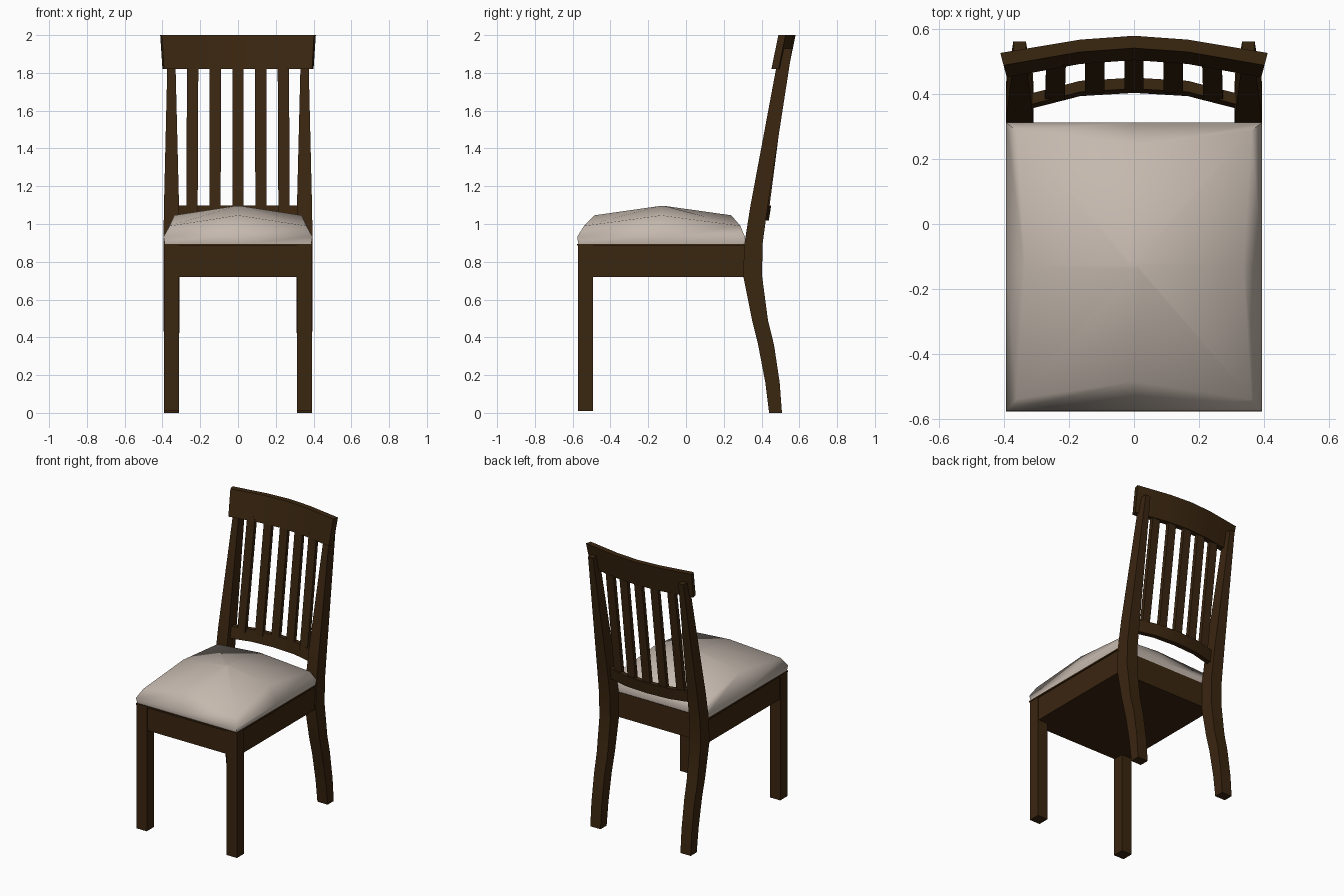
import bpy, bmesh, math

if "Cube" in bpy.data.objects:
    bpy.data.objects.remove(bpy.data.objects["Cube"])


def material(name, rgb):
    m = bpy.data.materials.new(name)
    m.diffuse_color = (*rgb, 1.0)
    m.use_nodes = True
    m.node_tree.nodes["Principled BSDF"].inputs["Base Color"].default_value = m.diffuse_color
    return m


WOOD = material("dark_wood", (0.042, 0.019, 0.005))
FABRIC = material("beige_fabric", (0.56, 0.485, 0.425))


def loft(name, rings, mat, mirror=False, smooth=None):
    """Skin a list of equal-length vertex rings and cap both ends."""
    bm = bmesh.new()
    vs = [[bm.verts.new(p) for p in r] for r in rings]
    n = len(rings[0])
    for a, b in zip(vs, vs[1:]):
        for i in range(n):
            j = (i + 1) % n
            bm.faces.new((a[i], a[j], b[j], b[i]))
    bm.faces.new(vs[0])
    bm.faces.new(vs[-1])
    bmesh.ops.recalc_face_normals(bm, faces=bm.faces)
    me = bpy.data.meshes.new(name)
    bm.to_mesh(me)
    bm.free()
    me.materials.append(mat)
    ob = bpy.data.objects.new(name, me)
    bpy.context.collection.objects.link(ob)
    if smooth:
        bpy.ops.object.select_all(action='DESELECT')
        ob.select_set(True)
        bpy.context.view_layer.objects.active = ob
        bpy.ops.object.shade_smooth_by_angle(angle=math.radians(smooth))
    if mirror:
        ob.modifiers.new("mirror", 'MIRROR')
    return ob


def rect(x0, x1, y0, y1, z):
    return [(x0, y0, z), (x1, y0, z), (x1, y1, z), (x0, y1, z)]


def box(name, x0, x1, y0, y1, z0, z1, mirror=False):
    return loft(name, [rect(x0, x1, y0, y1, z0), rect(x0, x1, y0, y1, z1)], WOOD, mirror)


# Front legs, seat frame and thin seat board
box("front_legs", 0.312, 0.392, -0.572, -0.492, 0.01, 0.885, mirror=True)
box("seat_frame", -0.386, 0.386, -0.566, 0.312, 0.72, 0.885)
box("seat_board", -0.394, 0.394, -0.578, 0.312, 0.885, 0.895)

# Back legs running up into tapered posts: z, front y, back y, inner x, outer x
POST = [(0, 0.44, 0.508, 0.312, 0.392), (0.16, 0.42, 0.496, 0.312, 0.392),
        (0.36, 0.382, 0.466, 0.312, 0.392), (0.49, 0.35, 0.434, 0.31, 0.394),
        (0.73, 0.302, 0.402, 0.31, 0.395), (0.90, 0.31, 0.406, 0.31, 0.395),
        (1.09, 0.34, 0.432, 0.312, 0.392), (1.93, 0.497, 0.562, 0.333, 0.372)]
loft("back_legs", [rect(xi, xo, y0, y1, z) for z, y0, y1, xi, xo in POST],
     WOOD, mirror=True, smooth=25)


# Curved rails: stations of (x, front y at bottom), swept with a leaning section
def rail(name, stations, z0, z1, thick, lean, flare=0.0):
    rings = []
    last = max(s[0] for s in stations)
    for x, y in stations:
        e = math.copysign(flare, x) if abs(x) == last else 0
        rings.append([(x, y, z0), (x + e * 0.4, y + thick, z0),
                      (x + e, y + lean + thick, z1), (x + e * 0.5, y + lean, z1)])
    return loft(name, rings, WOOD, smooth=25)


def both_sides(half):
    return [(-x, y) for x, y in reversed(half) if x > 0] + half


TOP = both_sides([(0, 0.505), (0.166, 0.493), (0.392, 0.452)])
LOW = both_sides([(0, 0.404), (0.166, 0.394), (0.33, 0.352)])
rail("top_rail", TOP, 1.82, 2.0, 0.038, 0.037, 0.02)
rail("lower_back_rail", LOW, 1.018, 1.098, 0.034, 0.013)


# Five slats between the two rails
def curve_y(stations, x):
    for (xa, ya), (xb, yb) in zip(stations, stations[1:]):
        if xa <= x <= xb:
            return ya + (yb - ya) * (x - xa) / (xb - xa)


for i in range(5):
    x = (i - 2) * 0.12
    xl, w = x * 1.015, 0.03
    y0, y1 = curve_y(LOW, xl) + 0.02, curve_y(TOP, x) + 0.022
    loft(f"slat_{i + 1}", [rect(xl - w, xl + w, y0 - 0.013, y0 + 0.015, 1.07),
                           rect(x - w, x + w, y1 - 0.013, y1 + 0.013, 1.85)], WOOD)


# Domed cushion: eight-point rings rising to a single high centre
def ring8(hx, y0, y1, z, cx=None, c0=None, c1=None, cz=None):
    cx, c0, c1, cz = cx or hx, c0 or y0, c1 or y1, cz or z
    ym = -0.13
    return [(-cx, c0, cz), (0, y0, z), (cx, c0, cz), (hx, ym, z),
            (cx, c1, cz), (0, y1, z), (-cx, c1, cz), (-hx, ym, z)]


rings = [ring8(0.388, -0.57, 0.308, 0.893), ring8(0.394, -0.576, 0.312, 0.932),
         ring8(0.337, -0.485, 0.24, 1.046, 0.362, -0.54, 0.288, 0.99),
         ring8(0.012, -0.135, -0.115, 1.096)]
cushion = loft("seat_cushion", rings, FABRIC, smooth=75)
